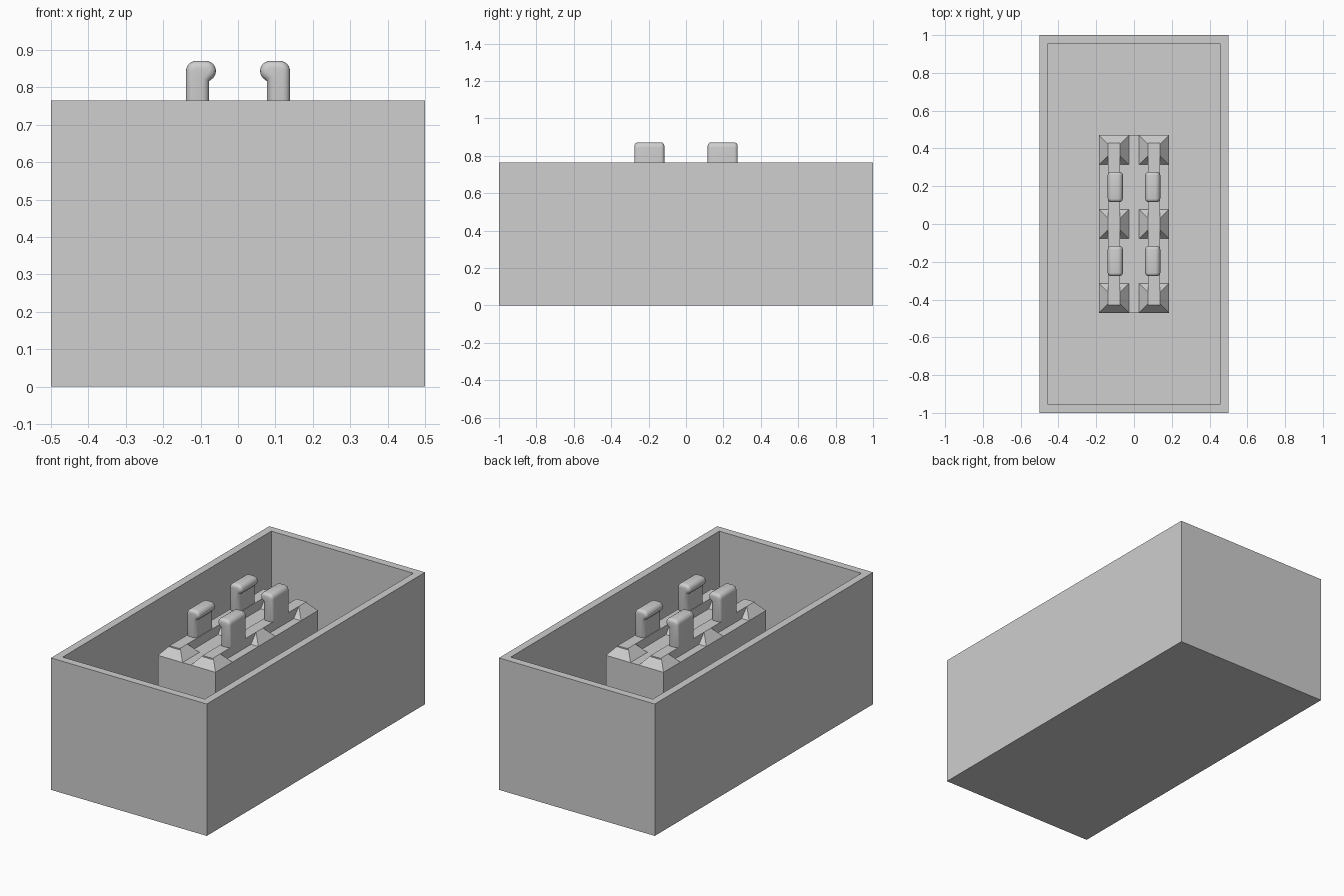
import bpy, bmesh
from math import sin, cos, radians

cube = bpy.data.objects.get("Cube")
if cube:
    bpy.data.objects.remove(cube, do_unlink=True)

grey = bpy.data.materials.new("plain_grey")
grey.use_nodes = True
colour = (0.62, 0.62, 0.62, 1)
grey.diffuse_color = colour
grey.node_tree.nodes["Principled BSDF"].inputs["Base Color"].default_value = colour

WALL = 0.0625                      # tray wall and floor thickness
HEIGHT = 0.765                     # tray rim
BASE_Z, TOP_Z = 0.662, 0.715       # pedestal top and stud top
ROW_X, PITCH = 0.106, 0.392        # stud rows and spacing


def finish(name, bm):
    bmesh.ops.recalc_face_normals(bm, faces=bm.faces)
    mesh = bpy.data.meshes.new(name)
    bm.to_mesh(mesh)
    bm.free()
    mesh.materials.append(grey)
    obj = bpy.data.objects.new(name, mesh)
    bpy.context.collection.objects.link(obj)
    return obj


def box(name, x, y, z, sx, sy, sz, taper=1.0):
    """Box standing on z, optionally tapered towards its top."""
    bm = bmesh.new()
    bmesh.ops.create_cube(bm, size=1)
    for v in bm.verts:
        k = taper if v.co.z > 0 else 1
        if taper != 1:
            v.co = (x + v.co.x * sx * k, y + v.co.y * sy * k, z + (v.co.z + 0.5) * sz)
        else:
            v.co = (x + v.co.x * sx, y + v.co.y * sy, z + (v.co.z + 0.5) * sz)
    return finish(name, bm)


# Open tray: inset the top face and push it down
bm = bmesh.new()
bmesh.ops.create_cube(bm, size=1)
for v in bm.verts:
    v.co = (v.co.x, v.co.y * 2, (v.co.z + 0.5) * HEIGHT)
top = max(bm.faces, key=lambda f: f.calc_center_median().z)
bmesh.ops.inset_region(bm, faces=[top], thickness=WALL)
hole = bmesh.ops.extrude_discrete_faces(bm, faces=[top])["faces"][0]
for v in hole.verts:
    v.co.z = WALL
finish("tray", bm)

# Pedestal in the middle of the tray
box("pedestal", 0, 0, WALL, 0.37, 0.94, BASE_Z - WALL)


def hook(name, side, y):
    """Upright clip with a round lip facing the middle."""
    r, lip_x, lip_z = 0.027, 0.086, 0.844
    pts = [(0.077, TOP_Z - 0.02), (0.139, TOP_Z - 0.02)]
    for a in range(0, 91, 15):      # rounded outer shoulder
        pts.append((0.112 + r * cos(radians(a)), lip_z + r * sin(radians(a))))
    for a in range(90, 241, 15):    # lip
        pts.append((lip_x + r * cos(radians(a)), lip_z + r * sin(radians(a))))
    pts.append((0.077, lip_z - r))
    bm = bmesh.new()
    cap = bm.faces.new([bm.verts.new((side * px, y - 0.08, pz)) for px, pz in pts])
    out = bmesh.ops.extrude_face_region(bm, geom=[cap], use_keep_orig=True)["geom"]
    bmesh.ops.translate(bm, vec=(0, 0.16, 0),
                        verts=[g for g in out if isinstance(g, bmesh.types.BMVert)])
    bmesh.ops.recalc_face_normals(bm, faces=bm.faces)
    caps = [f for f in bm.faces if len(f.verts) > 4]
    bmesh.ops.bevel(bm, geom=[e for f in caps for e in f.edges], offset=0.018,
                    offset_type='OFFSET', segments=4, profile=0.5, affect='EDGES')
    obj = finish(name, bm)
    bpy.ops.object.select_all(action='DESELECT')
    obj.select_set(True)
    bpy.context.view_layer.objects.active = obj
    bpy.ops.object.shade_smooth_by_angle(angle=radians(40))


# Two mirrored rows: bar, three tapered studs and two hooks between them
for side, label in ((1, "left"), (-1, "right")):
    box(label + "_bar", side * ROW_X, 0, BASE_Z, 0.064, 0.86, TOP_Z - BASE_Z)
    for i in (-1, 0, 1):
        box(f"{label}_stud_{i + 2}", side * ROW_X, i * PITCH, BASE_Z,
            0.158, 0.156, TOP_Z - BASE_Z, taper=0.41)
    for i in (-1, 1):
        hook(f"{label}_hook_{(i + 3) // 2}", side, i * PITCH / 2)
